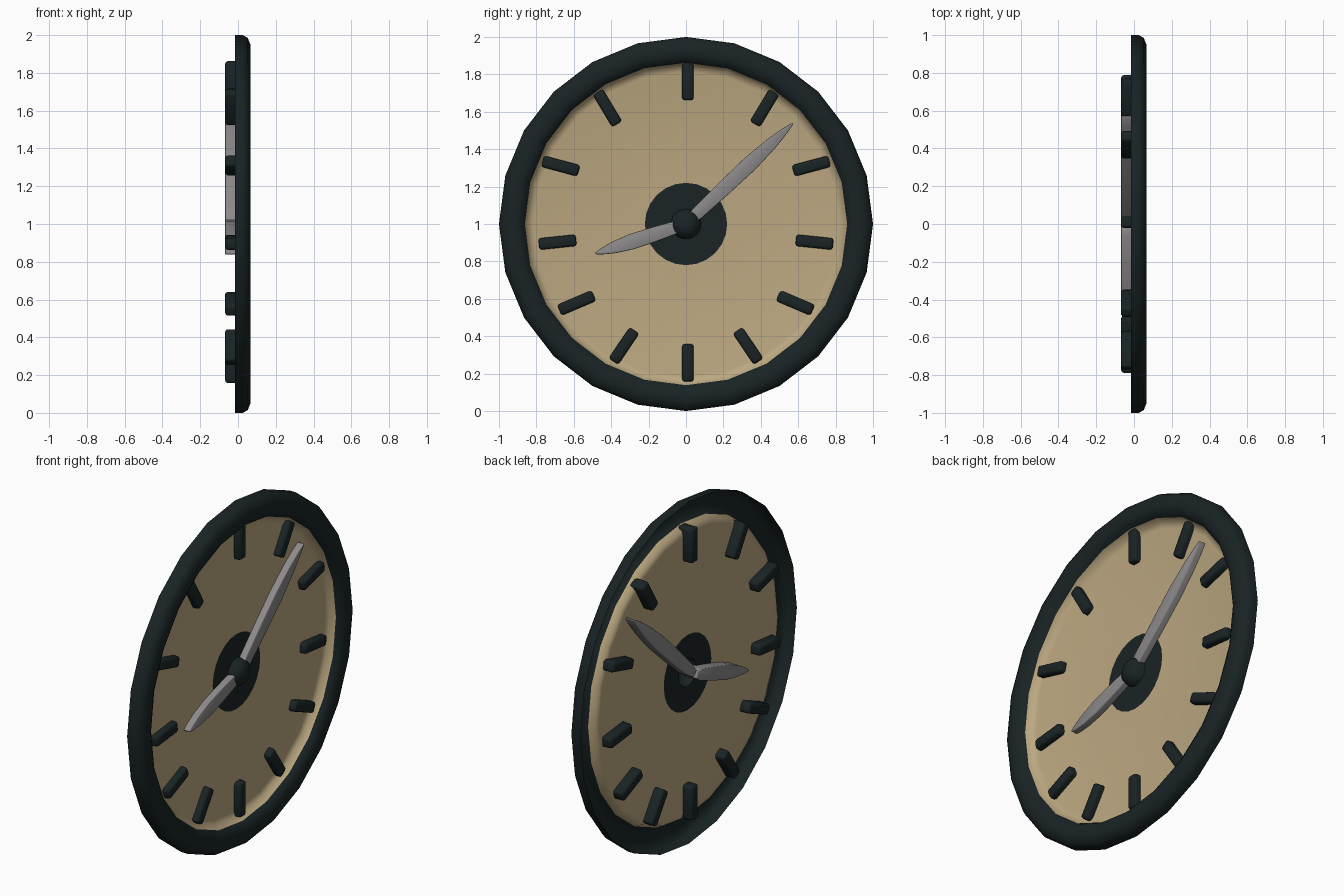
import bpy, bmesh, math
from mathutils import Matrix, Vector

if "Cube" in bpy.data.objects:
    bpy.data.objects.remove(bpy.data.objects["Cube"])

SIDES = 24
CZ = 1.0  # clock centre height


def material(name, rgb):
    m = bpy.data.materials.new(name)
    m.diffuse_color = (*rgb, 1)
    m.use_nodes = True
    m.node_tree.nodes["Principled BSDF"].inputs["Base Color"].default_value = m.diffuse_color
    return m


dark = material("dark_case", (0.010, 0.017, 0.018))
cream = material("cream_dial", (0.50, 0.39, 0.22))
steel = material("steel_hand", (0.26, 0.25, 0.25))


def finish(name, bm, mat, angle=50):
    mesh = bpy.data.meshes.new(name)
    bm.to_mesh(mesh)
    bm.free()
    ob = bpy.data.objects.new(name, mesh)
    bpy.context.collection.objects.link(ob)
    mesh.materials.append(mat)
    bpy.ops.object.select_all(action='DESELECT')
    ob.select_set(True)
    bpy.context.view_layer.objects.active = ob
    bpy.ops.object.shade_smooth_by_angle(angle=math.radians(angle))
    return ob


def lathe(name, profile, mat):
    """Spin (radius, x) points around the x axis through the clock centre."""
    bm = bmesh.new()
    vs = [bm.verts.new((x, 0, r)) for r, x in profile]
    es = [bm.edges.new(p) for p in zip(vs, vs[1:])]
    bmesh.ops.spin(bm, geom=vs + es, cent=(0, 0, 0), axis=(1, 0, 0),
                   angle=math.tau, steps=SIDES, use_merge=False)
    bmesh.ops.remove_doubles(bm, verts=bm.verts, dist=1e-4)
    # profiles run inside to outside, so the front must face +x
    bm.normal_update()
    if sum(f.normal.x * f.calc_area() for f in bm.faces) < 0:
        bmesh.ops.reverse_faces(bm, faces=bm.faces)
    bmesh.ops.translate(bm, verts=bm.verts, vec=(0, 0, CZ))
    return finish(name, bm, mat)


def bar(name, outline, x0, x1, place, turn, mat, bevel):
    """Extrude a flat (along, across) outline in x, then turn and place it."""
    bm = bmesh.new()
    f = bm.faces.new([bm.verts.new((x0, a, b)) for a, b in outline])
    ext = bmesh.ops.extrude_face_region(bm, geom=[f])
    bmesh.ops.translate(bm, vec=(x1 - x0, 0, 0),
                        verts=[v for v in ext['geom'] if isinstance(v, bmesh.types.BMVert)])
    bmesh.ops.recalc_face_normals(bm, faces=bm.faces)
    sharp = [e for e in bm.edges if e.calc_face_angle(0) > math.radians(40)]
    bmesh.ops.bevel(bm, geom=sharp, offset=bevel, segments=2, profile=0.5,
                    affect='EDGES', clamp_overlap=True)
    bm.transform(Matrix.Translation(Vector((0, place[0], CZ + place[1])))
                 @ Matrix.Rotation(math.radians(turn), 4, 'X'))
    return finish(name, bm, mat)


# Open-backed rim, dished dial, and centre plate with domed hub
lathe("rim", [(0.862, 0.03), (0.875, 0.05), (0.905, 0.066), (0.95, 0.066),
              (0.985, 0.052), (1.0, 0.025), (1.0, -0.017)], dark)
lathe("dial", [(0.22, -0.01), (0.815, -0.01), (0.845, -0.003), (0.862, 0.03)], cream)
lathe("hub", [(0, 0.055), (0.04, 0.05), (0.07, 0.028), (0.08, -0.01), (0.22, -0.01)], dark)

# Hour marks, right half mirrored to the left
L, W = 0.1, 0.031
mark = [(-L, -W), (L, -W), (L, W), (-L, W)]
half = [(0.42, 0.62, 59), (0.67, 0.31, 15), (0.687, -0.097, -6),
        (0.585, -0.422, -23), (0.332, -0.652, -56)]
marks = [(0.01, 0.762, 90), (0.01, -0.742, 90)]
for y, z, t in half:
    marks += [(y, z, t), (-y, z, -t)]
for i, (y, z, t) in enumerate(marks):
    bar(f"hour_mark_{i + 1}", mark, -0.068, 0.028, (y, z), t, dark, 0.014)


# Tapered hands
def hand(name, length, width, turn):
    top = [(0.02, 0.5), (0.1, 0.8), (0.35, 0.95), (0.6, 1.0), (0.8, 0.75), (0.93, 0.4), (1.0, 0.1)]
    up = [(a * length, b * width) for a, b in top]
    outline = up + [(a, -b) for a, b in reversed(up)]
    bar(name, outline, -0.068, 0.028, (0, 0), turn, steel, 0.012)


hand("minute_hand", 0.785, 0.042, 43.3)
hand("hour_hand", 0.51, 0.042, 198)
